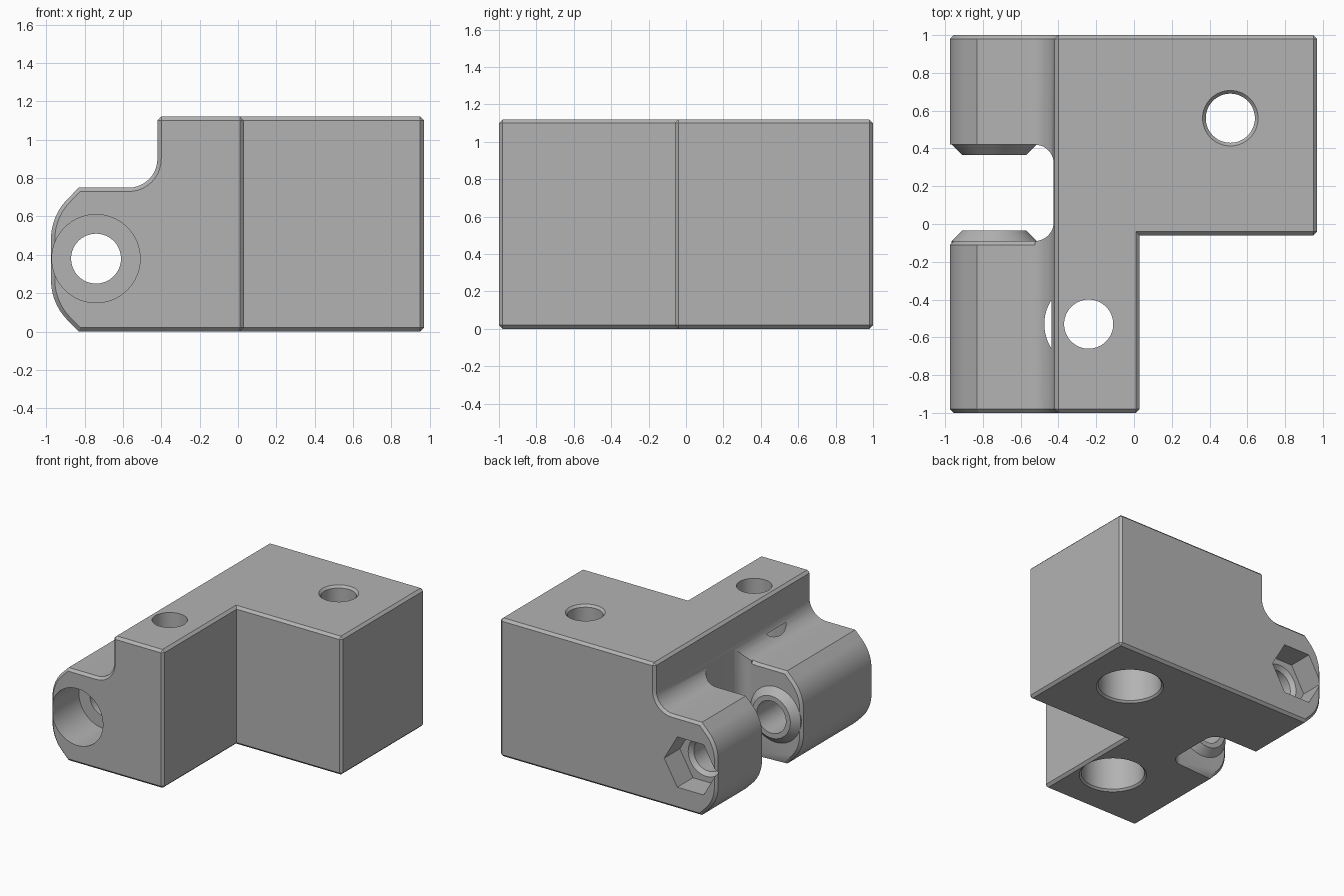
import bpy, bmesh
from math import sin, cos, pi, radians

if "Cube" in bpy.data.objects:
    bpy.data.objects.remove(bpy.data.objects["Cube"], do_unlink=True)

grey = bpy.data.materials.new("mid_grey")
grey.use_nodes = True
grey.diffuse_color = (0.45, 0.45, 0.45, 1)
grey.node_tree.nodes["Principled BSDF"].inputs["Base Color"].default_value = (0.45, 0.45, 0.45, 1)


def finish(name, bm):
    bmesh.ops.recalc_face_normals(bm, faces=bm.faces)
    mesh = bpy.data.meshes.new(name)
    bm.to_mesh(mesh)
    bm.free()
    obj = bpy.data.objects.new(name, mesh)
    bpy.context.collection.objects.link(obj)
    mesh.materials.append(grey)
    return obj


def loft(name, rings):
    """Skin a list of closed rings and cap both ends."""
    bm = bmesh.new()
    rows = [[bm.verts.new(p) for p in ring] for ring in rings]
    n = len(rows[0])
    for a, b in zip(rows, rows[1:]):
        for i in range(n):
            j = (i + 1) % n
            bm.faces.new((a[i], a[j], b[j], b[i]))
    bm.faces.new(rows[0])
    bm.faces.new(rows[-1])
    return finish(name, bm)


def prism(name, axis, points, lo, hi):
    place = (lambda p, t: (p[0], t, p[1])) if axis == "Y" else (lambda p, t: (p[0], p[1], t))
    return loft(name, [[place(p, t) for p in points] for t in (lo, hi)])


def lathe(name, axis, centre, steps, sides=64):
    """Turned shape: steps are (position along axis, radius)."""
    rings = []
    for t, r in steps:
        ring = []
        for i in range(sides):
            a = 2 * pi * i / sides
            u, v = centre[0] + r * cos(a), centre[1] + r * sin(a)
            ring.append((u, t, v) if axis == "Y" else (u, v, t))
        rings.append(ring)
    return loft(name, rings)


def arc(cx, cy, r, start, end, n=10):
    angles = [radians(start + (end - start) * i / n) for i in range(n + 1)]
    return [(cx + r * cos(a), cy + r * sin(a)) for a in angles]


def combine(obj, tool, operation="DIFFERENCE"):
    mod = obj.modifiers.new("combine", "BOOLEAN")
    mod.operation, mod.solver, mod.object = operation, "EXACT", tool
    bpy.context.view_layer.update()
    result = bpy.data.meshes.new_from_object(
        obj.evaluated_get(bpy.context.evaluated_depsgraph_get()))
    obj.modifiers.clear()
    obj.data = result
    bpy.data.objects.remove(tool, do_unlink=True)


def chamfer(obj, width, keep=lambda e: True):
    """Chamfer the sharp outer edges that pass the rule."""
    bm = bmesh.new()
    bm.from_mesh(obj.data)
    bmesh.ops.remove_doubles(bm, verts=bm.verts, dist=0.0001)
    edges = [e for e in bm.edges if len(e.link_faces) == 2
             and e.calc_face_angle_signed() > radians(60) and keep(e)]
    bmesh.ops.bevel(bm, geom=edges, offset=width, offset_type="OFFSET",
                    segments=1, profile=0.5, affect="EDGES")
    bm.to_mesh(obj.data)
    bm.free()


# Side profile with rounded hinge end and stepped top
top = 1.12
profile = ([(0.97, 0), (0.97, top), (-0.42, top)]
           + arc(-0.57, 0.90, 0.15, 0, -90)
           + [(-0.83, 0.75)]
           + arc(-0.675, 0.48, 0.3, 135, 180)
           + arc(-0.675, 0.27, 0.3, 180, 225)
           + [(-0.83, 0)])
body = prism("hinge_block", "Y", profile, -1, 1)

# Front corner removed to leave an L shape
combine(body, prism("corner_cutter", "Z",
                    [(0.03, -2), (2, -2), (2, -0.06), (0.03, -0.06)], -1, 2))
chamfer(body, 0.02)

# Gap between the two hinge lugs, with rounded inner corners
gap_front, gap_back = -0.09, 0.42
gap = ([(-1.3, gap_front)] + arc(-0.525, gap_front + 0.1, 0.1, -90, 0)
       + arc(-0.525, gap_back - 0.1, 0.1, 0, 90) + [(-1.3, gap_back)])
combine(body, prism("gap_cutter", "Z", gap, -1, 2))
chamfer(body, 0.02, lambda e: all(abs(v.co.y - gap_front) < 0.001 for v in e.verts))

# Tapered bosses facing each other in the gap
pivot = (-0.74, 0.38)
for face, way in ((gap_front, 1), (gap_back, -1)):
    combine(body, lathe("boss", "Y", pivot,
                        [(face - way * 0.06, 0.225), (face, 0.225),
                         (face + way * 0.055, 0.17)]), "UNION")

# Pivot bore with round recess in front and hexagonal nut pocket behind
combine(body, lathe("pivot_cutter", "Y", pivot,
                    [(-1.2, 0.23), (-0.65, 0.23), (-0.65, 0.13), (1.2, 0.13)]))
combine(body, lathe("nut_cutter", "Y", pivot, [(0.8, 0.235), (1.2, 0.235)], 6))
combine(body, lathe("nut_seat_cutter", "Y", pivot, [(0.77, 0.13), (0.81, 0.17)]))

# Vertical bolt holes, wide from below; the rear one is eased at the top
for centre, mouth in (((-0.24, -0.53), 0.13), ((0.51, 0.56), 0.147)):
    combine(body, lathe("bolt_cutter", "Z", centre,
                        [(-0.1, 0.25), (0, 0.25), (0.015, 0.235), (0.83, 0.235),
                         (0.83, 0.13), (top - 0.018, 0.13), (top, mouth), (1.3, mouth)]))

bpy.ops.object.select_all(action="DESELECT")
body.select_set(True)
bpy.context.view_layer.objects.active = body
bpy.ops.object.shade_smooth_by_angle(angle=radians(30))
